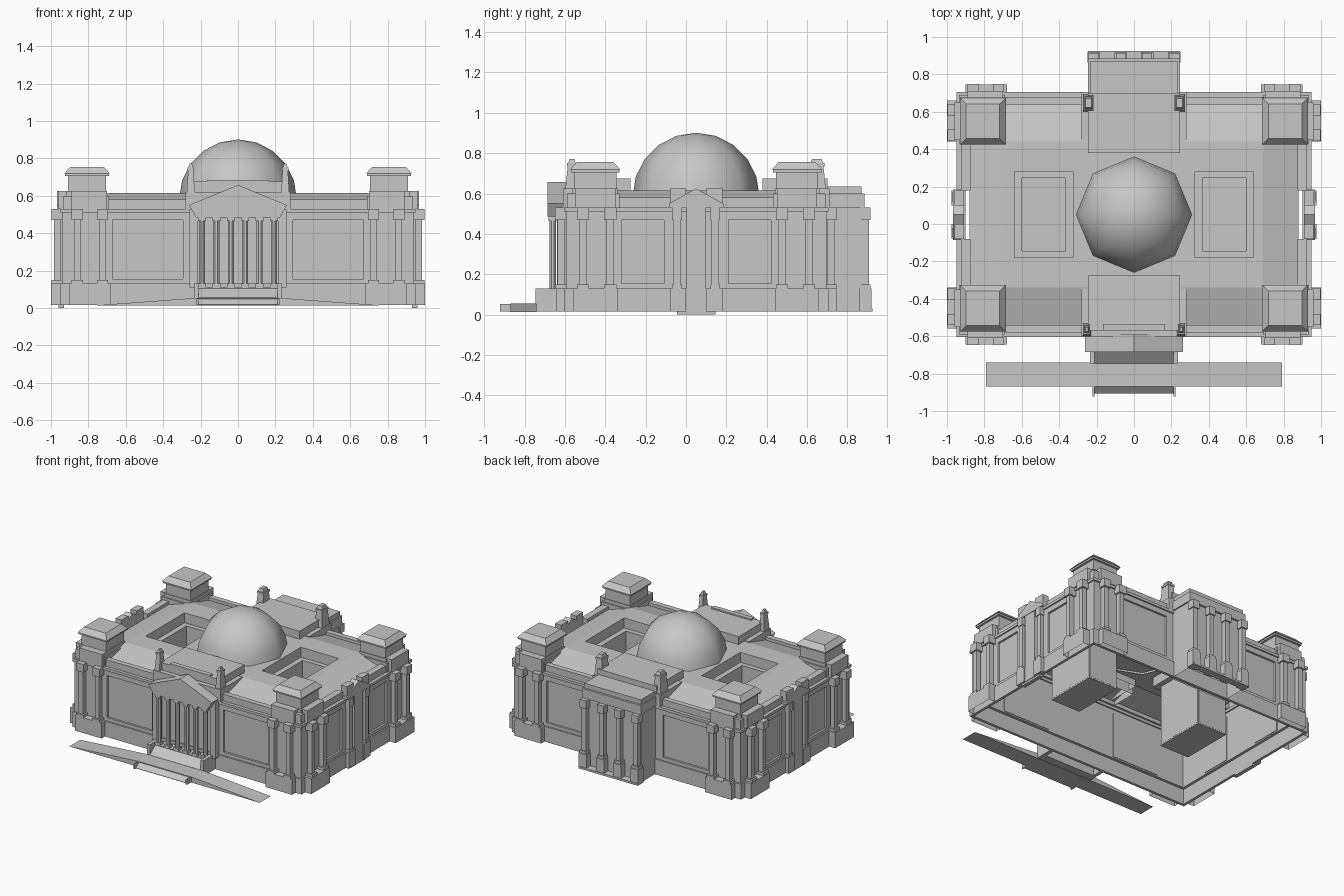
import bpy, bmesh, math
from mathutils import Vector

cube = bpy.data.objects.get("Cube")
if cube:
    bpy.data.objects.remove(cube, do_unlink=True)

stone = bpy.data.materials.new("grey_stone")
stone.use_nodes = True
GREY = (0.57, 0.57, 0.57, 1)
stone.diffuse_color = GREY
stone.node_tree.nodes["Principled BSDF"].inputs["Base Color"].default_value = GREY

CY = 0.05            # y of the building's middle line
PAIR, ONE = (1, -1), (1,)


class Part:
    """Collects simple solids into one named object."""

    def __init__(self, name):
        self.name, self.bm = name, bmesh.new()

    def box(self, x, y, z, inset=(0, 0), mx=False, my=False, base=True):
        """Box, its top optionally inset; mirrored over x = 0 and y = CY."""
        for sx in PAIR if mx else ONE:
            for sy in PAIR if my else ONE:
                rings = []
                for h, (ix, iy) in ((z[0], (0, 0)), (z[1], inset)):
                    xs, ys = (x[0] + ix, x[1] - ix), (y[0] + iy, y[1] - iy)
                    rings.append([self.bm.verts.new((sx * xs[i], CY + sy * (ys[j] - CY), h))
                                  for i, j in ((0, 0), (1, 0), (1, 1), (0, 1))])
                a, b = rings
                if base:
                    self.bm.faces.new(a[::-1])
                self.bm.faces.new(b)
                for i in range(4):
                    k = (i + 1) % 4
                    self.bm.faces.new((a[i], a[k], b[k], b[i]))

    def vbox(self, x, v, z, mx=True, my=True, **kw):
        """Box whose depth is measured from the middle line."""
        self.box(x, (CY + v[0], CY + v[1]), z, mx=mx, my=my, **kw)

    def prism(self, profile, axis, lo, hi):
        """Extrude a (horizontal, z) profile along x or y."""
        def put(p, d):
            return (d, p[0], p[1]) if axis == "x" else (p[0], d, p[1])
        a = [self.bm.verts.new(put(p, lo)) for p in profile]
        b = [self.bm.verts.new(put(p, hi)) for p in profile]
        self.bm.faces.new(a)
        self.bm.faces.new(b[::-1])
        for i in range(len(a)):
            k = (i + 1) % len(a)
            self.bm.faces.new((a[i], b[i], b[k], a[k]))

    def column(self, x, y, z0, z1, r=0.018, block=0.03, cap=0.06, sides=4):
        """Straight shaft with square base and capital."""
        for lo, hi in ((z0, z0 + .02), (z1 - cap, z1)):
            self.box((x - block, x + block), (y - block, y + block), (lo, hi))
        r /= math.cos(math.pi / sides)
        turns = [2 * math.pi * (k + .5) / sides for k in range(sides)]
        lo, hi = ([self.bm.verts.new((x + r * math.cos(t), y + r * math.sin(t), z)) for t in turns]
                  for z in (z0 + .02, z1 - cap))
        for i in range(sides):
            k = (i + 1) % sides
            self.bm.faces.new((lo[i], lo[k], hi[k], hi[i]))

    def done(self):
        bmesh.ops.recalc_face_normals(self.bm, faces=self.bm.faces)
        mesh = bpy.data.meshes.new(self.name)
        self.bm.to_mesh(mesh)
        self.bm.free()
        mesh.materials.append(stone)
        ob = bpy.data.objects.new(self.name, mesh)
        bpy.context.scene.collection.objects.link(ob)


# Plinth and cornice bands around the hollow body
for name, ox, ov, t, z in (("plinth", .95, .655, .02, (.015, .13)),
                           ("cornice", .95, .655, .05, (.51, .53))):
    p = Part(name)
    p.vbox((-ox, ox), (ov - t, ov), z, mx=False)
    p.vbox((ox - t, ox), (t - ov, ov - t), z, my=False)
    p.done()

# Attic, interrupted behind the side pediments
p = Part("attic")
p.vbox((-.925, .925), (.59, .63), (.53, .58), mx=False)
p.vbox((.875, .925), (.13, .59), (.53, .58))
p.done()

# Walls with large recessed panels
p = Part("walls")
full = (.13, .51)
for z, a, b in ((full, 0, .295), (full, .67, .94), ((.13, .155), .295, .67), ((.47, .51), .295, .67)):
    p.vbox((a, b), (.615, .645), z)
for z, a, b in ((full, 0, .16), (full, .37, .615), ((.13, .155), .16, .37), ((.47, .51), .16, .37)):
    p.vbox((.91, .94), (a, b), z)
p.done()
p = Part("wall_panels")
p.vbox((.29, .68), (.61, .63), (.14, .48))
p.vbox((.905, .925), (.15, .38), (.14, .48))
p.done()

# Hipped edge of the roof
p = Part("roof_slopes")
rings = [[p.bm.verts.new((sx * x, CY + sy * v, z)) for sx, sy in ((1, 1), (-1, 1), (-1, -1), (1, -1))]
         for x, v, z in ((.88, .60, .555), (.69, .39, .615))]
for i in range(4):
    k = (i + 1) % 4
    p.bm.faces.new((rings[0][i], rings[0][k], rings[1][k], rings[1][i]))
p.done()

# Flat roof around two courtyards
p = Part("flat_roof")
top = (.60, .615)
p.vbox((-.325, .325), (-.39, .39), top, mx=False, my=False)
p.vbox((.64, .69), (-.39, .39), top, my=False)
p.vbox((.325, .64), (.23, .39), top)
p.done()

# Courtyards: wide upper step, ledge, then a narrower shaft
p = Part("courtyards")
for x0, x1, v, z in ((.325, .64, .23, (.53, .605)), (.365, .60, .195, (.08, .535))):
    p.vbox((x0 - .006, x0), (-v, v), z, my=False)
    p.vbox((x1, x1 + .006), (-v, v), z, my=False)
    p.vbox((x0, x1), (v, v + .006), z)
p.vbox((.36, .605), (-.2, .2), (.07, .08), my=False)
ledge = (.53, .54)
p.vbox((.325, .365), (-.23, .23), ledge, my=False)
p.vbox((.60, .64), (-.23, .23), ledge, my=False)
p.vbox((.365, .60), (.195, .23), ledge)
p.done()

# Dome: eight smooth sides
p = Part("dome")
bmesh.ops.create_uvsphere(p.bm, u_segments=8, v_segments=10, radius=.314)
bmesh.ops.delete(p.bm, geom=[v for v in p.bm.verts if v.co.z < -.01], context='VERTS')
bmesh.ops.translate(p.bm, verts=p.bm.verts, vec=Vector((0, CY, .587)))
for f in p.bm.faces:
    f.smooth = True
p.done()

# Corner pavilions
p = Part("pavilion_plinths")
p.vbox((.68, .90), (.64, .695), (.015, .13), base=False)
p.vbox((.94, 1.0), (.39, .61), (.015, .13), base=False)
p.done()
p = Part("pavilion_attics")
p.vbox((.69, .935), (.38, .64), (.53, .60), base=False)
p.vbox((.90, .96), (.40, .60), (.53, .625))
p.vbox((.70, .89), (.60, .66), (.53, .625))
p.done()
p = Part("pavilion_columns")
for sx in PAIR:
    for sy in PAIR:
        for x in (.725, .86):
            p.column(sx * x, CY + sy * .668, .13, .53)
        for v in (.425, .56):
            p.column(sx * .966, CY + sy * v, .13, .53)
p.done()
p = Part("corner_towers")
p.vbox((.70, .92), (.39, .615), (.57, .625), base=False)
p.vbox((.705, .91), (.395, .605), (.60, .71), base=False)
p.vbox((.69, .925), (.38, .62), (.705, .718))
p.vbox((.685, .93), (.375, .625), (.718, .755), inset=(.033, .033))
p.done()

# Side entrances
p = Part("side_entrances")
p.vbox((.93, .965), (-.05, .05), (.015, .53), my=False)
p.vbox((.93, .96), (-.095, .095), (0, .02), my=False)
p.vbox((.93, .975), (.05, .13), (.015, .13))
p.vbox((.91, .96), (.05, .13), (.54, .625))
p.done()
p = Part("side_entrance_columns")
for sx in PAIR:
    for sv in PAIR:
        p.column(sx * .95, CY + sv * .095, .13, .53, block=.024)
p.done()
p = Part("side_pediments")
for a, b in ((.91, .968), (-.968, -.91)):
    p.prism([(CY - .135, .53), (CY + .135, .53), (CY + .135, .55), (CY, .625), (CY - .135, .55)], "x", a, b)
p.done()

# Raised halls behind the front and rear facades
p = Part("raised_halls")
p.box((-.245, .245), (-.57, -.275), (.55, .675), base=False)
p.box((-.245, .245), (.38, .70), (.55, .675), base=False)
p.box((-.165, .165), (-.57, -.535), (.675, .685))
p.box((-.28, .28), (-.605, -.345), (.53, .62), base=False)
p.box((-.28, .28), (.445, .705), (.53, .62), base=False)
p.done()
p = Part("roof_turrets")
for x0, y0, y1 in ((.23, -.60, -.53), (.212, .60, .695)):
    p.box((x0, .275), (y0, y1), (.60, .735), inset=(.008, .014), mx=True)
    p.box((x0 + .004, .271), (y0 + .01, y1 - .01), (.735, .75), mx=True)
    p.box((x0 + .01, .265), (y0 + .016, y1 - .016), (.75, .772), inset=(.006, .008), mx=True)
p.done()

# Rear wing
p = Part("rear_wing")
p.box((-.235, .235), (.67, .87), (.015, .635), base=False)
p.box((-.245, .245), (.68, .885), (.53, .60))
p.box((-.245, .245), (.87, .925), (.015, .03))
for x in (.07, .215):
    p.box((x - .033, x + .033), (.86, .92), (.015, .13), mx=True)
p.done()
p = Part("rear_columns")
for x in (-.215, -.07, .07, .215):
    p.column(x, .888, .13, .53, block=.027)
p.done()

# Front portico
p = Part("portico_base")
p.box((-.235, .235), (-.68, -.59), (.015, .11), base=False)
p.box((.21, .235), (-.745, -.59), (.015, .13), mx=True)
p.box((.215, .26), (-.64, -.59), (.11, .53), mx=True)
p.done()
p = Part("portico_columns")
for k in range(6):
    p.column((k - 2.5) * .077, -.66, .11, .49, r=.016, block=.021, cap=.025, sides=8)
p.done()
p = Part("portico_pediment")
p.prism([(-.225, .485), (.225, .485), (.262, .55), (0, .658), (-.262, .55)], "y", -.685, -.59)
p.done()

# Front stairs and long carriage ramp
p = Part("front_stairs")
p.prism([(-.68, .015), (-.68, .105), (-.745, .055), (-.745, .015)], "x", -.21, .21)
p.prism([(-.865, .015), (-.865, .052), (-.905, .018), (-.905, .015)], "x", -.215, .215)
p.box((.212, .222), (-.922, -.865), (.015, .052), mx=True)
p.done()
p = Part("carriage_ramp")
p.prism([(-.79, .012), (.79, .012), (.22, .054), (-.22, .054)], "y", -.87, -.74)
p.done()
